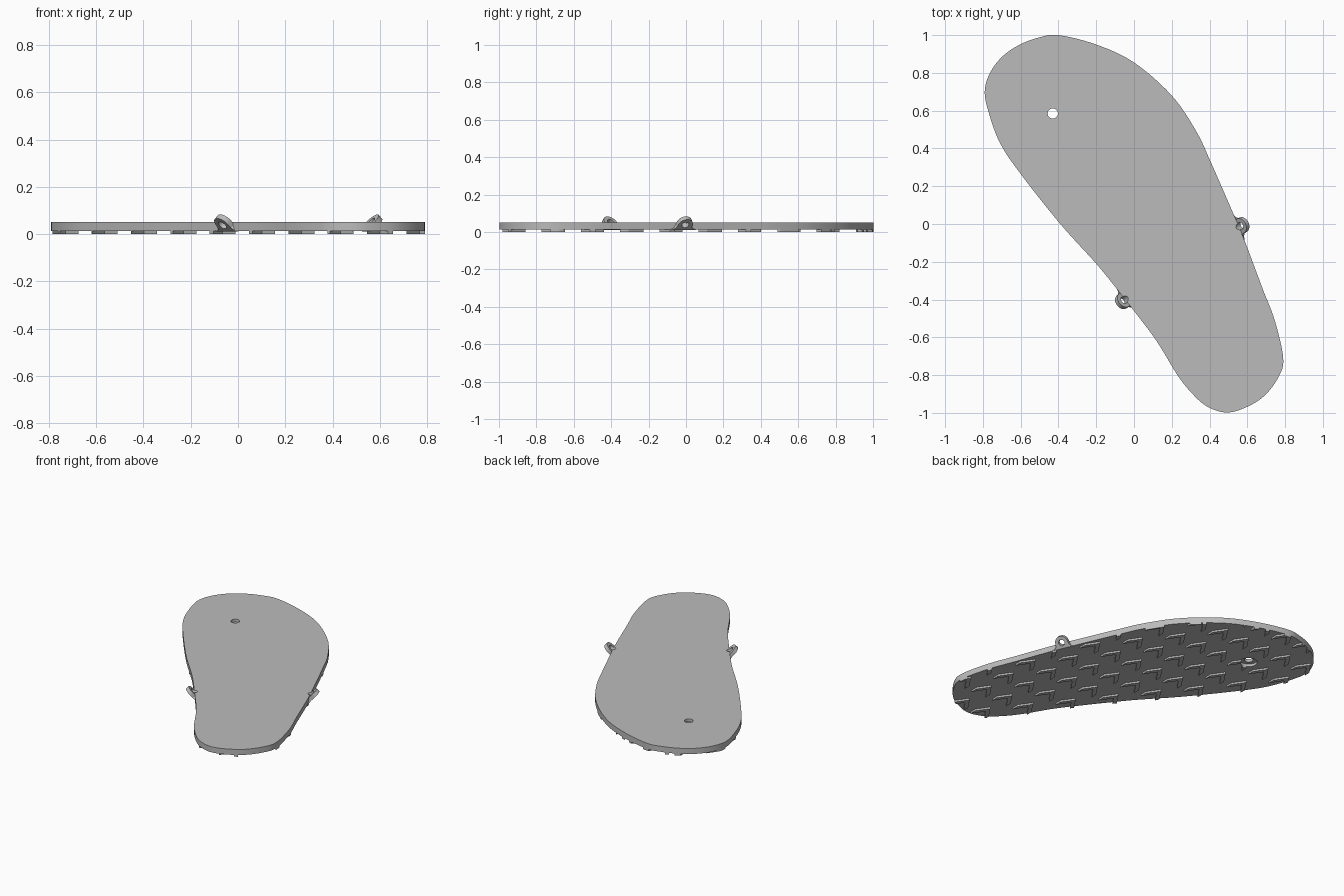
import bpy, bmesh, math
from mathutils import Vector, Matrix

if "Cube" in bpy.data.objects:
    bpy.data.objects.remove(bpy.data.objects["Cube"])

grey = bpy.data.materials.new("grey rubber")
grey.diffuse_color = (0.5, 0.5, 0.5, 1)
grey.use_nodes = True
grey.node_tree.nodes["Principled BSDF"].inputs["Base Color"].default_value = grey.diffuse_color

# Sole outline, clockwise from the toe
OUTLINE = [(-.40, 1.0), (-.2, .95), (0, .855), (.2, .68), (.33, .49), (.41, .32),
           (.53, .045), (.59, -.10), (.68, -.34), (.745, -.51), (.79, -.71), (.765, -.81),
           (.69, -.91), (.59, -.972), (.49, -.998), (.39, -.968), (.31, -.90), (.23, -.80),
           (.12, -.62), (0, -.46), (-.09, -.345), (-.2, -.21), (-.39, 0), (-.60, .265),
           (-.71, .43), (-.772, .6), (-.79, .71), (-.757, .81), (-.69, .893),
           (-.6, .952), (-.5, .988)]
HOLE = (-.43, .585)


def smooth_loop(points, steps=6):
    """Closed Catmull-Rom curve through the points."""
    pts, out, n = [Vector(p) for p in points], [], len(points)
    for i in range(n):
        a, b, c, d = (pts[(i + k) % n] for k in (-1, 0, 1, 2))
        for s in range(steps):
            t = s / steps
            out.append(.5 * (2 * b + (c - a) * t + (2 * a - 5 * b + 4 * c - d) * t * t
                             + (3 * b - a - 3 * c + d) * t ** 3))
    return out


def prisms(name, loops, z0, z1, matrix=None):
    """One object holding a straight prism for each flat outline."""
    bm = bmesh.new()
    for loop in loops:
        low = [bm.verts.new((p[0], p[1], z0)) for p in loop]
        high = [bm.verts.new((p[0], p[1], z1)) for p in loop]
        n = len(loop)
        bm.faces.new(low)
        bm.faces.new(high)
        for i in range(n):
            j = (i + 1) % n
            bm.faces.new((low[i], low[j], high[j], high[i]))
    bmesh.ops.recalc_face_normals(bm, faces=bm.faces)
    if matrix:
        bm.transform(matrix)
    mesh = bpy.data.meshes.new(name)
    bm.to_mesh(mesh)
    bm.free()
    obj = bpy.data.objects.new(name, mesh)
    bpy.context.collection.objects.link(obj)
    mesh.materials.append(grey)
    return obj


def circle(center, radius, n=32):
    return [(center[0] + radius * math.cos(math.tau * i / n),
             center[1] + radius * math.sin(math.tau * i / n)) for i in range(n)]


def boolean(obj, helper, operation='DIFFERENCE'):
    mod = obj.modifiers.new(operation.lower(), 'BOOLEAN')
    mod.object, mod.operation, mod.solver = helper, operation, 'EXACT'
    helper.hide_render = True
    helper.hide_set(True)


def shade(obj):
    bpy.ops.object.select_all(action='DESELECT')
    obj.select_set(True)
    bpy.context.view_layer.objects.active = obj
    for mod in list(obj.modifiers):
        bpy.ops.object.modifier_apply(modifier=mod.name)
    bpy.ops.object.shade_smooth_by_angle(angle=math.radians(30))


outline = smooth_loop(OUTLINE)
sole = prisms("sole", [outline], .012, .05)

# Chevron tread in a regular grid, trimmed to the sole outline
chevron = [(0, .062), (.055, -.018), (.055, -.062), (0, .018), (-.055, -.062), (-.055, -.018)]
loops = []
for i in range(-5, 6):
    for j in range(-7, 5):
        cx, cy = -.065 + .1665 * i, .34 + .21 * j
        loops.append([(cx + x, cy + y) for x, y in chevron])
tread = prisms("tread", loops, 0, .015)
boolean(tread, prisms("tread_trim", [outline], -.05, .1), 'INTERSECT')

# Toe strap hole with a wider recess underneath
toe_hole = prisms("toe_hole_cutter", [circle(HOLE, .027)], -.1, .2)
recess = prisms("recess_cutter", [circle(HOLE, .053)], -.1, .03)
boolean(sole, toe_hole)
boolean(sole, recess)
boolean(tread, recess)

# Side strap ears: flared plates leaning outward, each with an eyelet
R = .042
ear_profile = [(.075, -.036), (.055, -.03), (.044, -.016)]
ear_profile += [(R * math.cos(math.pi * i / 20), R * math.sin(math.pi * i / 20))
                for i in range(21)]
ear_profile += [(-.044, -.016), (-.055, -.03), (-.075, -.036)]
ears = []
for side, edge, out in (("right", (.56, -.012), (.91, .41)),
                        ("left", (-.05, -.40), (-.77, -.63))):
    o = Vector((out[0], out[1], 0)).normalized()
    up = (o + Vector((0, 0, 1))).normalized()
    along = Vector((0, 0, 1)).cross(o)
    normal = along.cross(up)
    m = Matrix((along, up, normal)).transposed().to_4x4()
    m.translation = Vector((edge[0], edge[1], .045)) + o * .012
    ear = prisms(side + "_strap_ear", [ear_profile], -.012, .012, m)
    eyelet = prisms(side + "_eyelet_cutter", [circle((0, 0), .02, 24)], -.06, .06, m)
    boolean(ear, eyelet)
    boolean(sole, eyelet)
    ears.append(ear)

for obj in [sole, tread] + ears:
    shade(obj)
